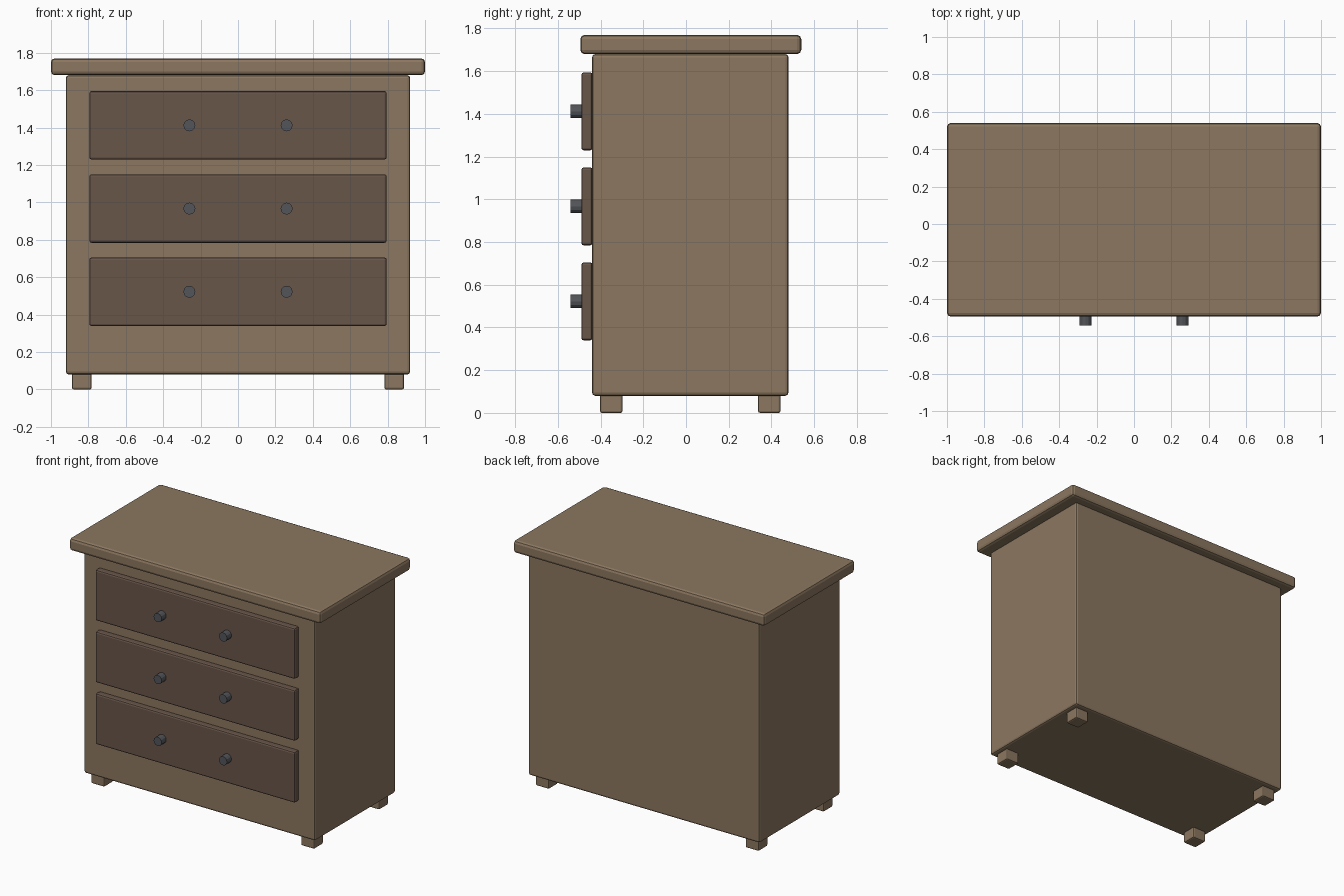
import bpy, math

if "Cube" in bpy.data.objects:
    bpy.data.objects.remove(bpy.data.objects["Cube"])


def material(name, rgb):
    m = bpy.data.materials.new(name)
    m.diffuse_color = (*rgb, 1)
    m.use_nodes = True
    m.node_tree.nodes["Principled BSDF"].inputs["Base Color"].default_value = m.diffuse_color
    return m


WOOD = material("wood", (0.26, 0.185, 0.115))
DARK = material("dark_wood", (0.14, 0.092, 0.068))
METAL = material("metal", (0.085, 0.09, 0.1))


def box(name, lo, hi, mat, bevel=0.015):
    """Box between two corners with softly rounded edges."""
    bpy.ops.mesh.primitive_cube_add(size=1)
    ob = bpy.context.object
    ob.name = name
    for v in ob.data.vertices:
        v.co = [(a + b) / 2 + c * (b - a) for a, b, c in zip(lo, hi, v.co)]
    ob.data.materials.append(mat)
    mod = ob.modifiers.new("rounded_edges", "BEVEL")
    mod.width = bevel
    mod.segments = 2
    return ob


# Carcass and overhanging top
box("cabinet_body", (-0.92, -0.44, 0.08), (0.92, 0.48, 1.68), WOOD)
box("top_board", (-1.0, -0.495, 1.68), (1.0, 0.54, 1.77), WOOD, 0.02)

# Four short feet
for side, x in (("left", -0.835), ("right", 0.835)):
    for end, y in (("front", -0.35), ("back", 0.39)):
        box(f"{end}_{side}_foot", (x - 0.053, y - 0.053, 0),
            (x + 0.053, y + 0.053, 0.085), WOOD, 0.01)

# Three drawers, each with two knobs
for i, z in enumerate((0.522, 0.967, 1.412), 1):
    box(f"drawer_front_{i}", (-0.795, -0.49, z - 0.183),
        (0.795, -0.438, z + 0.183), DARK, 0.012)
    for side, x in (("left", -0.26), ("right", 0.26)):
        bpy.ops.mesh.primitive_cylinder_add(
            vertices=12, radius=0.032, depth=0.06,
            location=(x, -0.512, z), rotation=(math.pi / 2, 0, 0))
        knob = bpy.context.object
        knob.name = f"drawer_{i}_{side}_knob"
        knob.data.materials.append(METAL)
